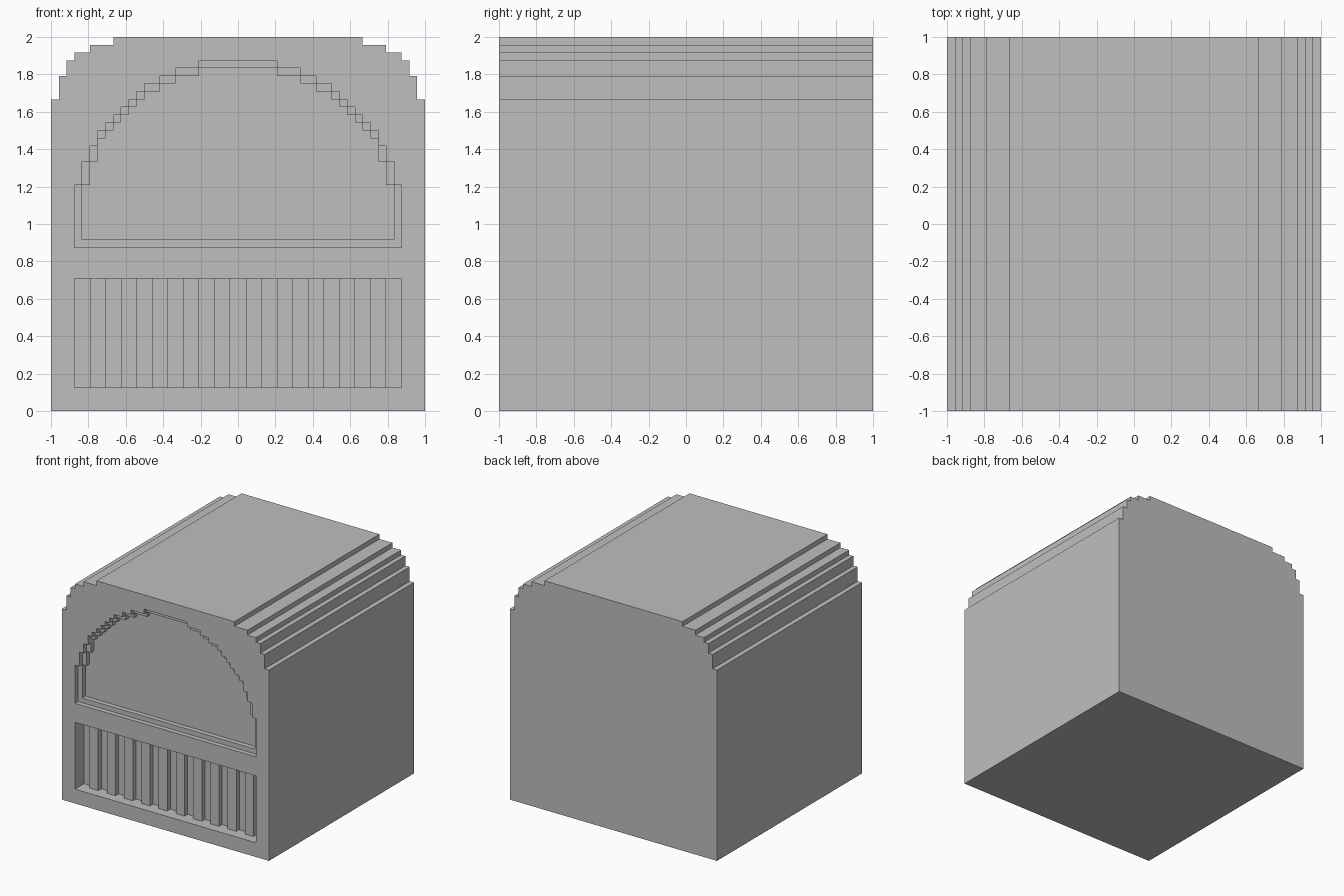
import bpy, bmesh

cube = bpy.data.objects.get("Cube")
if cube:
    bpy.data.objects.remove(cube, do_unlink=True)

U = 2 / 48          # the whole design sits on a 48-step grid
FRONT = -24

grey = bpy.data.materials.new("plain grey")
grey.diffuse_color = (0.52, 0.52, 0.52, 1)
grey.use_nodes = True
grey.node_tree.nodes["Principled BSDF"].inputs["Base Color"].default_value = (0.52, 0.52, 0.52, 1)


def stepped_outline(bottom, steps):
    """Mirrored stair outline from (half width, height it reaches) pairs."""
    right = [(steps[0][0], bottom)]
    for i, (w, z) in enumerate(steps):
        right.append((w, z))
        if i + 1 < len(steps):
            right.append((steps[i + 1][0], z))
    return right + [(-x, z) for x, z in reversed(right)]


def prism(name, outline, y0, y1):
    """Extrude an x-z outline from y0 to y1 (grid steps)."""
    bm = bmesh.new()
    face = bm.faces.new([bm.verts.new((x * U, y0 * U, z * U)) for x, z in outline])
    ext = bmesh.ops.extrude_face_region(bm, geom=[face])
    verts = [g for g in ext["geom"] if isinstance(g, bmesh.types.BMVert)]
    bmesh.ops.translate(bm, verts=verts, vec=(0, (y1 - y0) * U, 0))
    bmesh.ops.recalc_face_normals(bm, faces=bm.faces)
    mesh = bpy.data.meshes.new(name)
    bm.to_mesh(mesh)
    bm.free()
    mesh.materials.append(grey)
    obj = bpy.data.objects.new(name, mesh)
    bpy.context.collection.objects.link(obj)
    return obj


def carve(target, outline, depth):
    """Cut a recess into the front and discard the cutter."""
    cutter = prism("cutter", outline, FRONT - 2, FRONT + depth)
    cutter.hide_render = True
    mod = target.modifiers.new("recess", 'BOOLEAN')
    mod.operation = 'DIFFERENCE'
    mod.solver = 'EXACT'
    mod.object = cutter
    bpy.context.view_layer.objects.active = target
    bpy.ops.object.modifier_apply(modifier=mod.name)
    bpy.data.objects.remove(cutter, do_unlink=True)


# Block with stair-stepped shoulders
body = prism("body", stepped_outline(0, [
    (24, 40), (23, 43), (22, 45), (21, 46), (19, 47), (16, 48)]), FRONT, 24)

# Arched opening: a shallow frame step, then a deeper panel
carve(body, stepped_outline(21, [
    (21, 29), (20, 32), (19, 34), (18, 36), (17, 37), (16, 38), (15, 39),
    (14, 40), (13, 41), (12, 42), (10, 43), (8, 44), (5, 45)]), 1)
carve(body, stepped_outline(22, [
    (20, 29), (19, 32), (18, 35), (17, 36), (16, 37), (15, 38), (14, 39),
    (13, 40), (12, 41), (10, 42), (8, 43), (5, 44)]), 2)

# Rectangular grille recess
carve(body, stepped_outline(3, [(21, 17)]), 3)

# Upright slats, slightly embedded in the recess walls
for i in range(10):
    x = -19 + 4 * i
    prism(f"grille_slat_{i + 1}",
          [(x, 2.9), (x + 2, 2.9), (x + 2, 17.1), (x, 17.1)],
          FRONT + 2, FRONT + 3.1)
